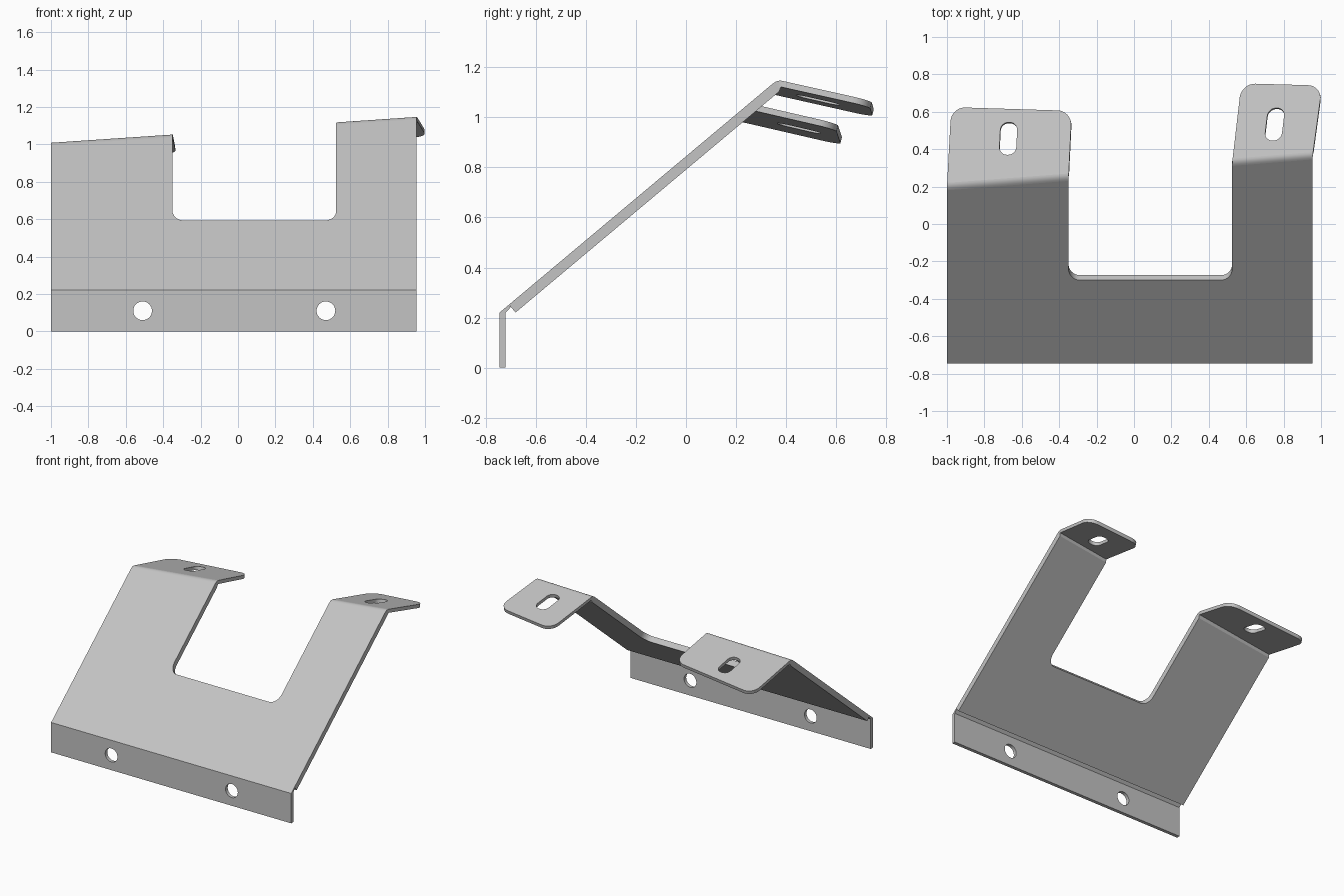
import bpy, bmesh, math
from mathutils import Vector
from mathutils.geometry import tessellate_polygon

cube = bpy.data.objects.get("Cube")
if cube:
    bpy.data.objects.remove(cube)

steel = bpy.data.materials.new("plain grey")
steel.use_nodes = True
GREY = (0.55, 0.55, 0.55, 1)
steel.diffuse_color = GREY
steel.node_tree.nodes["Principled BSDF"].inputs["Base Color"].default_value = GREY

LEFT, RIGHT = -1.0, 0.955          # outer edges of the bracket
FRONT, FOLD = -0.745, 0.22         # front plane and height of the lower fold
THIN, THICK = 0.025, 0.041         # flange and slope thickness
RISE = 0.838                       # slope of the main plate
TILT_X, TILT_Y = 0.087, -0.235     # slope of the tabs


def finish(name, bm):
    bmesh.ops.recalc_face_normals(bm, faces=bm.faces)
    mesh = bpy.data.meshes.new(name)
    bm.to_mesh(mesh)
    bm.free()
    obj = bpy.data.objects.new(name, mesh)
    bpy.context.collection.objects.link(obj)
    mesh.materials.append(steel)
    bpy.ops.object.select_all(action='DESELECT')
    obj.select_set(True)
    bpy.context.view_layer.objects.active = obj
    bpy.ops.object.shade_smooth_by_angle(angle=math.radians(30))
    return obj


def rounded(corners, steps=8):
    """Outline from (x, y, radius) corners."""
    out = []
    for i, (x, y, r) in enumerate(corners):
        p = Vector((x, y))
        if r == 0:
            out.append(p)
            continue
        a = Vector(corners[i - 1][:2]) - p
        b = Vector(corners[(i + 1) % len(corners)][:2]) - p
        a, b = a.normalized() * r, b.normalized() * r
        for k in range(steps + 1):
            t = k / steps
            s = 1 - t
            out.append(p + a * (s**3 + 3 * s * s * t * 0.45)
                       + b * (t**3 + 3 * s * t * t * 0.45))
    return out


def plate(name, loops, origin, u, v, thickness):
    """Flat sheet with holes; the loops lie on its outer face."""
    origin, u, v = Vector(origin), Vector(u), Vector(v)
    drop = u.cross(v).normalized() * -thickness
    bm = bmesh.new()
    top, low = [], []
    for loop in loops:
        pts = [origin + u * p.x + v * p.y for p in loop]
        t = [bm.verts.new(p) for p in pts]
        b = [bm.verts.new(p + drop) for p in pts]
        for i in range(len(t)):
            bm.faces.new((t[i - 1], t[i], b[i], b[i - 1]))
        top += t
        low += b
    flat = [[p.to_3d() for p in loop] for loop in loops]
    for tri in tessellate_polygon(flat):
        bm.faces.new([top[i] for i in tri])
        bm.faces.new([low[i] for i in reversed(tri)])
    return finish(name, bm)


def circle(x, y, r, n=32):
    return [Vector((x + r * math.cos(i * math.tau / n),
                    y + r * math.sin(i * math.tau / n))) for i in range(n)]


def slope_point(x, y):
    return Vector((x, y, FOLD + (y - FRONT) * RISE))


# Front flange with two bolt holes
plate("front_flange",
      [rounded([(LEFT, 0, 0), (RIGHT, 0, 0), (RIGHT, FOLD, 0), (LEFT, FOLD, 0)]),
       circle(-0.51, 0.11, 0.05), circle(0.47, 0.11, 0.05)],
      (0, FRONT, 0), (1, 0, 0), (0, 0, 1), THIN)

# Lower fold, thinned by a relief groove behind it
START = FRONT + 0.038
bm = bmesh.new()
profile = [(FRONT, FOLD), (FRONT + THIN, FOLD), (-0.70, 0.242),
           (START, FOLD + 0.038 * RISE)]
face = bm.faces.new([bm.verts.new((LEFT, y, z)) for y, z in profile])
new = bmesh.ops.extrude_face_region(bm, geom=[face])["geom"]
bmesh.ops.translate(bm, vec=(RIGHT - LEFT, 0, 0),
                    verts=[g for g in new if isinstance(g, bmesh.types.BMVert)])
finish("lower_fold", bm)

# Tabs as seen from above: fold line, far corners, slot centre and slot lean
TABS = {
    "right": ([(LEFT, 0.20), (-0.35, 0.25), (-0.333, 0.605), (-0.977, 0.625)],
              (-0.672, 0.457), 0.045),
    "left": ([(0.525, 0.33), (RIGHT, 0.365), (1.006, 0.74), (0.574, 0.752)],
             (0.752, 0.533), 0.12),
}
BEND = 0.02

# Sloping plate with two arms around an open notch
(r0, r1), (l0, l1) = TABS["right"][0][:2], TABS["left"][0][:2]
outline = [(LEFT, START, 0), (RIGHT, START, 0),
           (l1[0], l1[1] - BEND, 0), (l0[0], l0[1] - BEND, 0),
           (l0[0], -0.30, 0.06), (r1[0], -0.30, 0.06),
           (r1[0], r1[1] - BEND, 0), (r0[0], r0[1] - BEND, 0)]
plate("sloping_plate", [rounded(outline)], slope_point(0, 0),
      (1, 0, 0), (0, 1, RISE), THICK)

slope_normal = Vector((0, -RISE, 1)).normalized()
tab_normal = Vector((-TILT_X, -TILT_Y, 1)).normalized()

for side, (corners, slot, lean) in TABS.items():
    a, b, c, d = [Vector(p) for p in corners]
    base = slope_point(*a)
    base.z -= TILT_X * a.x + TILT_Y * a.y
    base = Vector((0, 0, base.z))
    a2 = a + (d - a).normalized() * BEND
    b2 = b + (c - b).normalized() * BEND

    # Tab with rounded far corners and a slot
    shape = rounded([(*a2, 0), (*b2, 0), (*c, 0.075), (*d, 0.075)])
    hole = rounded([(slot[0] + sx * 0.045 + lean * sy * 0.087,
                     slot[1] + sy * 0.087, 0.042)
                    for sx, sy in ((-1, -1), (1, -1), (1, 1), (-1, 1))])
    plate(side + "_tab", [shape, hole], base,
          (1, 0, TILT_X), (0, 1, TILT_Y), THIN)

    # Rounded bend joining the arm to its tab
    bm = bmesh.new()
    rings = []
    for i in range(7):
        t = i / 6
        ring = []
        for p, q in ((a, a2), (b, b2)):
            p0 = slope_point(p.x, p.y - BEND)
            p1 = slope_point(p.x, p.y)
            p2 = base + Vector((q.x, q.y, TILT_X * q.x + TILT_Y * q.y))
            top = p0 * (1 - t)**2 + p1 * 2 * t * (1 - t) + p2 * t * t
            under = (p0 - slope_normal * THICK).lerp(p2 - tab_normal * THIN, t)
            ring += [top, under]
        rings.append([bm.verts.new(ring[k]) for k in (0, 2, 3, 1)])
    for r, s in zip(rings, rings[1:]):
        for k in range(4):
            bm.faces.new((r[k - 1], r[k], s[k], s[k - 1]))
    bm.faces.new(rings[0])
    bm.faces.new(rings[-1])
    finish(side + "_bend", bm)
